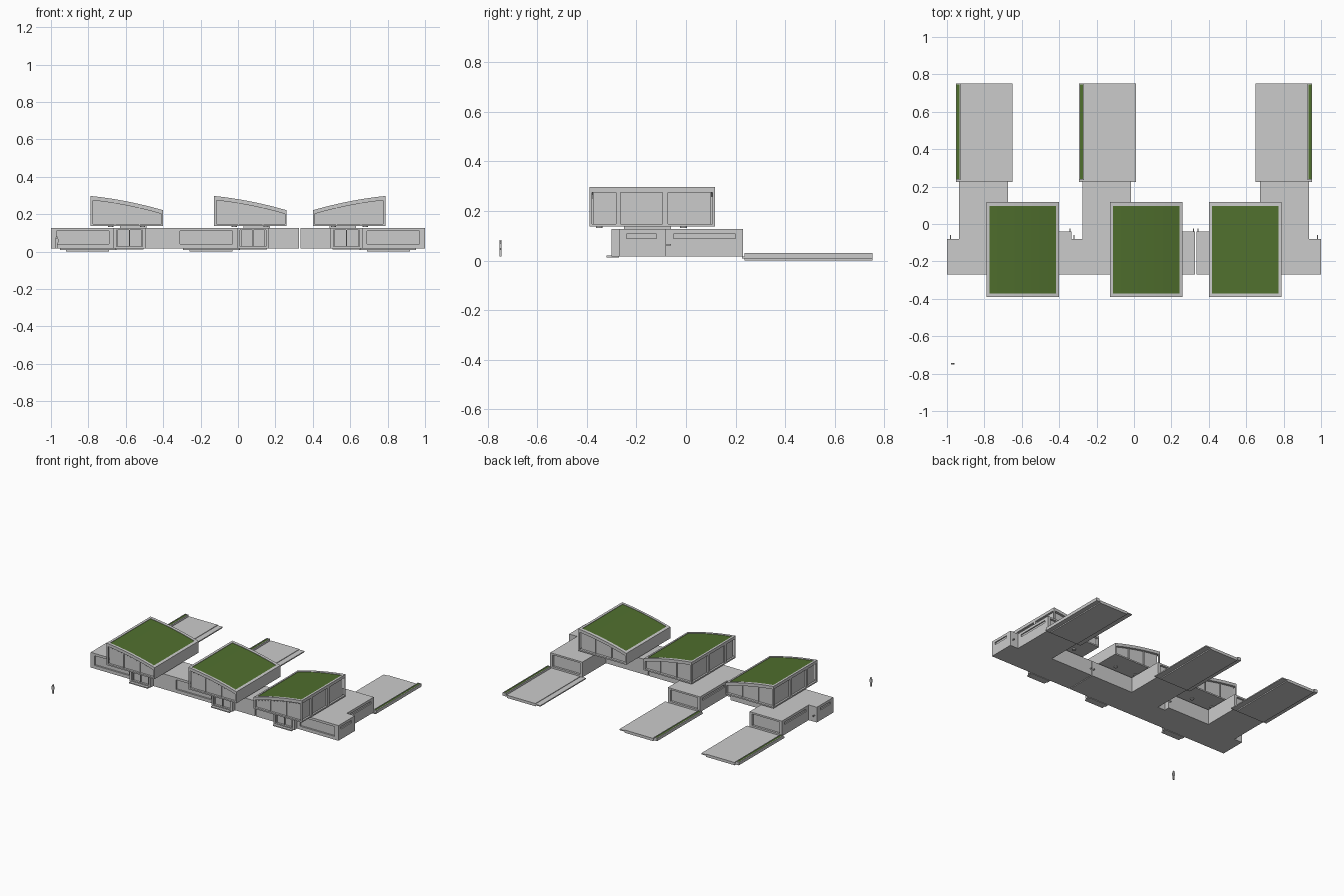
import bpy, bmesh, math

if "Cube" in bpy.data.objects:
    bpy.data.objects.remove(bpy.data.objects["Cube"])

def material(name, rgb):
    m = bpy.data.materials.new(name)
    m.diffuse_color = (*rgb, 1)
    m.use_nodes = True
    m.node_tree.nodes["Principled BSDF"].inputs["Base Color"].default_value = m.diffuse_color
    return m

GREY = material("light_grey", (0.6, 0.6, 0.6))
GREEN = material("grass_green", (0.08, 0.16, 0.027))

SIGN, OFF = 1, 0      # placement of the house being built

def add_prism(bm, pts, axis, lo, hi):
    """Extrude a 2D outline along y (outline in x,z) or z (outline in x,y)."""
    def v(p, h):
        x = SIGN * p[0] + OFF
        return bm.verts.new((x, h, p[1]) if axis == 'y' else (x, p[1], h))
    a = [v(p, lo) for p in pts]
    b = [v(p, hi) for p in pts]
    bm.faces.new(a)
    bm.faces.new(b[::-1])
    n = len(pts)
    for i in range(n):
        j = (i + 1) % n
        bm.faces.new((a[i], b[i], b[j], a[j]))

def finish(bm, name, mat):
    bmesh.ops.recalc_face_normals(bm, faces=bm.faces)
    me = bpy.data.meshes.new(name)
    bm.to_mesh(me)
    bm.free()
    me.materials.append(mat)
    ob = bpy.data.objects.new(name, me)
    bpy.context.collection.objects.link(ob)
    return ob

def prism(name, pts, axis, lo, hi, mat=GREY):
    bm = bmesh.new()
    add_prism(bm, pts, axis, lo, hi)
    return finish(bm, name, mat)

def boxes(name, items, mat=GREY):
    """One object made of boxes (x0, x1, y0, y1, z0, z1)."""
    bm = bmesh.new()
    for x0, x1, y0, y1, z0, z1 in items:
        add_prism(bm, [(x0, y0), (x1, y0), (x1, y1), (x0, y1)], 'z', z0, z1)
    return finish(bm, name, mat)

def roof_z(x):
    t = (x + 0.785) / 0.385
    return 0.297 - 0.04 * t - 0.036 * t * t

def band(x0, x1, top, bottom=None, floor=None, n=8):
    """Outline under the curved roof line, ending in an offset curve or a level floor."""
    xs = [x0 + (x1 - x0) * i / n for i in range(n + 1)]
    upper = [(x, roof_z(x) - top) for x in xs]
    if floor is not None:
        return upper + [(x1, floor), (x0, floor)]
    return upper + [(x, roof_z(x) - bottom) for x in reversed(xs)]

def lower_floor():
    plan = [(-1, -.27), (-.665, -.27), (-.665, -.30), (-.495, -.30), (-.495, -.27),
            (-.333, -.27), (-.333, -.04), (-.675, -.04), (-.675, .23),
            (-.935, .23), (-.935, -.08), (-1, -.08)]
    body = prism("lower_storey", plan, 'z', .016, .127)
    # window recesses and side slits
    cutter = boxes("window_cutter", [
        (-.97, -.69, -.30, -.258, .04, .11), (-.65, -.51, -.33, -.285, .028, .116),
        (-.915, -.695, .215, .25, .03, .115), (-.95, -.927, -.05, .20, .09, .108),
        (-1.02, -.992, -.24, -.12, .09, .108)])
    cutter.hide_render = True
    mod = body.modifiers.new("windows", 'BOOLEAN')
    mod.operation = 'DIFFERENCE'
    mod.solver = 'EXACT'
    mod.object = cutter
    bpy.context.view_layer.objects.active = body
    bpy.ops.object.modifier_apply(modifier=mod.name)
    bpy.data.objects.remove(cutter)
    boxes("entry_mullions", [(x, x + .004, -.296, -.284, .028, .116) for x in (-.645, -.582, -.519)])
    boxes("entry_step", [(-.655, -.505, -.32, -.27, .012, .02)])
    boxes("upper_support", [(-.63, -.49, -.25, -.06, .12, .14)])
    boxes("door_handles", [(-.984, -.978, -.08, -.06, .06, .066), (-.345, -.339, -.045, -.025, .06, .066)])

def upper_floor():
    # glazed core, set back inside the shell
    prism("upper_core", band(-.775, -.408, .015, floor=.142), 'y', -.375, .10)
    prism("roof_shell", band(-.788, -.4, .008, .022), 'y', -.39, .117)
    boxes("upper_floor_slab", [(-.788, -.4, -.39, .117, .137, .147)])
    prism("short_side_wall", band(-.41, -.4, .01, floor=.14, n=1), 'y', -.39, .117)
    bm = bmesh.new()
    for y0, y1 in ((-.39, -.38), (-.282, -.264), (-.094, -.073), (.107, .117)):
        add_prism(bm, band(-.788, -.776, .01, floor=.14, n=1), 'y', y0, y1)
    finish(bm, "tall_side_posts", GREY)
    # grass roof and its raised rim
    prism("grass_roof", band(-.775, -.415, .009, .003), 'y', -.372, .095, GREEN)
    bm = bmesh.new()
    for x0, x1, y0, y1 in ((-.788, -.4, -.39, -.372), (-.788, -.4, .095, .117),
                           (-.788, -.772, -.372, .095), (-.418, -.4, -.372, .095)):
        add_prism(bm, band(x0, x1, 0, .012), 'y', y0, y1)
    finish(bm, "roof_rim", GREY)
    # mullions and eave studs on the end walls
    bm = bmesh.new()
    for y0, y1 in ((-.382, -.374), (.099, .107)):
        for x in (-.66, -.53):
            add_prism(bm, band(x, x + .005, .02, floor=.145, n=1), 'y', y0, y1)
    finish(bm, "end_mullions", GREY)
    studs = []
    for i in range(14):
        x = -.76 + i * .025
        z = roof_z(x) - .033
        studs.append((x, x + .01, -.382, -.374, z, z + .005))
    boxes("eave_studs", studs)
    # round lamps under the overhang
    bm = bmesh.new()
    for x in (-.68, -.51):
        for y in (-.35, -.01):
            disc = [(x + .014 * math.cos(a * math.pi / 6), y + .014 * math.sin(a * math.pi / 6)) for a in range(12)]
            add_prism(bm, disc, 'z', .132, .139)
    finish(bm, "underside_lamps", GREY)

def terrace():
    boxes("terrace_slab", [(-.92, -.69, .235, .752, 0, .02), (-.953, -.65, .225, .752, .008, .016)])
    boxes("planter_walls", [(-.953, -.948, .235, .752, .012, .031), (-.932, -.927, .235, .752, .012, .031),
                            (-.95, -.93, .235, .24, .012, .031), (-.95, -.93, .747, .752, .012, .031)])
    boxes("planter_grass", [(-.949, -.931, .239, .748, .012, .028)], GREEN)

# three houses: two alike, the third mirrored
for SIGN, OFF in ((1, 0), (1, .66), (-1, 0)):
    lower_floor()
    upper_floor()
    terrace()

# small standing scale figure in front of the houses
SIGN, OFF = 1, 0
half = [(.003, .017), (.006, .017), (.006, .045), (.009, .048), (.009, .068), (.003, .071), (.005, .077), (.002, .083)]
prism("standing_figure", [(-.97 + x, z) for x, z in half] + [(-.97 - x, z) for x, z in reversed(half)], 'y', -.752, -.744)
